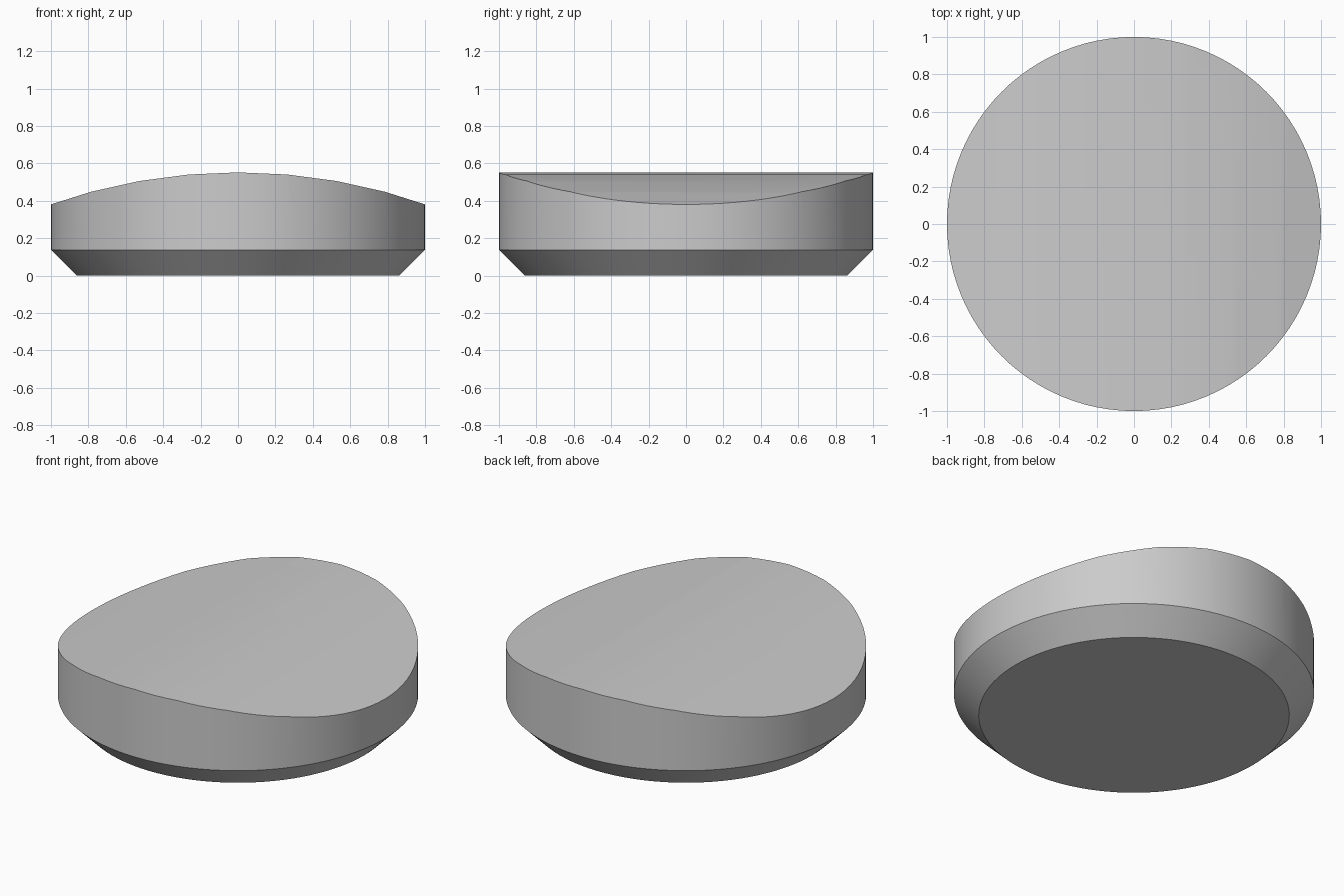
import bpy
import bmesh
from math import cos, sin, pi, radians

default = bpy.data.objects.get("Cube")
if default:
    bpy.data.objects.remove(default)

SEGMENTS = 96
CHAMFER = 0.138
TOP = 0.552
CURVE = 3.03          # radius of the curved top, axis along y
STEP = radians(5)     # facet angle of the curved top

ridges = [(CURVE * sin(i * STEP), TOP - CURVE * (1 - cos(i * STEP))) for i in range(5)]


def top_height(x):
    x = abs(x)
    for (x0, z0), (x1, z1) in zip(ridges, ridges[1:]):
        if x <= x1 + 1e-6:
            return z0 + (z1 - z0) * (x - x0) / (x1 - x0)


def ring(bm, radius, z):
    angles = [2 * pi * i / SEGMENTS for i in range(SEGMENTS)]
    return [bm.verts.new((radius * cos(a), radius * sin(a), z)) for a in angles]


# Chamfered disc with a flat top
bm = bmesh.new()
rings = [ring(bm, 1 - CHAMFER, 0), ring(bm, 1, CHAMFER), ring(bm, 1, TOP)]
for low, high in zip(rings, rings[1:]):
    for i in range(SEGMENTS):
        j = (i + 1) % SEGMENTS
        bm.faces.new((low[i], low[j], high[j], high[i]))
bm.faces.new(rings[0][::-1])
bm.faces.new(rings[2])

# Split the top into strips, then lower them onto the curve
for x in [side * r[0] for r in ridges[:4] for side in (-1, 1)][1:]:
    faces = [f for f in bm.faces if f.normal.z > 0.9 or all(v.co.z > TOP - 1e-5 for v in f.verts)]
    edges = {e for f in faces for e in f.edges}
    verts = {v for f in faces for v in f.verts}
    bmesh.ops.bisect_plane(bm, geom=faces + list(edges) + list(verts), dist=1e-5,
                           plane_co=(x, 0, 0), plane_no=(1, 0, 0))
for v in bm.verts:
    if v.co.z > TOP - 1e-5:
        v.co.z = top_height(v.co.x)
bmesh.ops.recalc_face_normals(bm, faces=bm.faces[:])

mesh = bpy.data.meshes.new("curved_top_disc")
bm.to_mesh(mesh)
bm.free()
disc = bpy.data.objects.new("curved_top_disc", mesh)
bpy.context.collection.objects.link(disc)

# Plain grey
grey = bpy.data.materials.new("grey")
grey.use_nodes = True
colour = (0.6, 0.6, 0.6, 1)
grey.diffuse_color = colour
grey.node_tree.nodes["Principled BSDF"].inputs["Base Color"].default_value = colour
mesh.materials.append(grey)

bpy.ops.object.select_all(action="DESELECT")
disc.select_set(True)
bpy.context.view_layer.objects.active = disc
bpy.ops.object.shade_smooth_by_angle(angle=radians(30))
